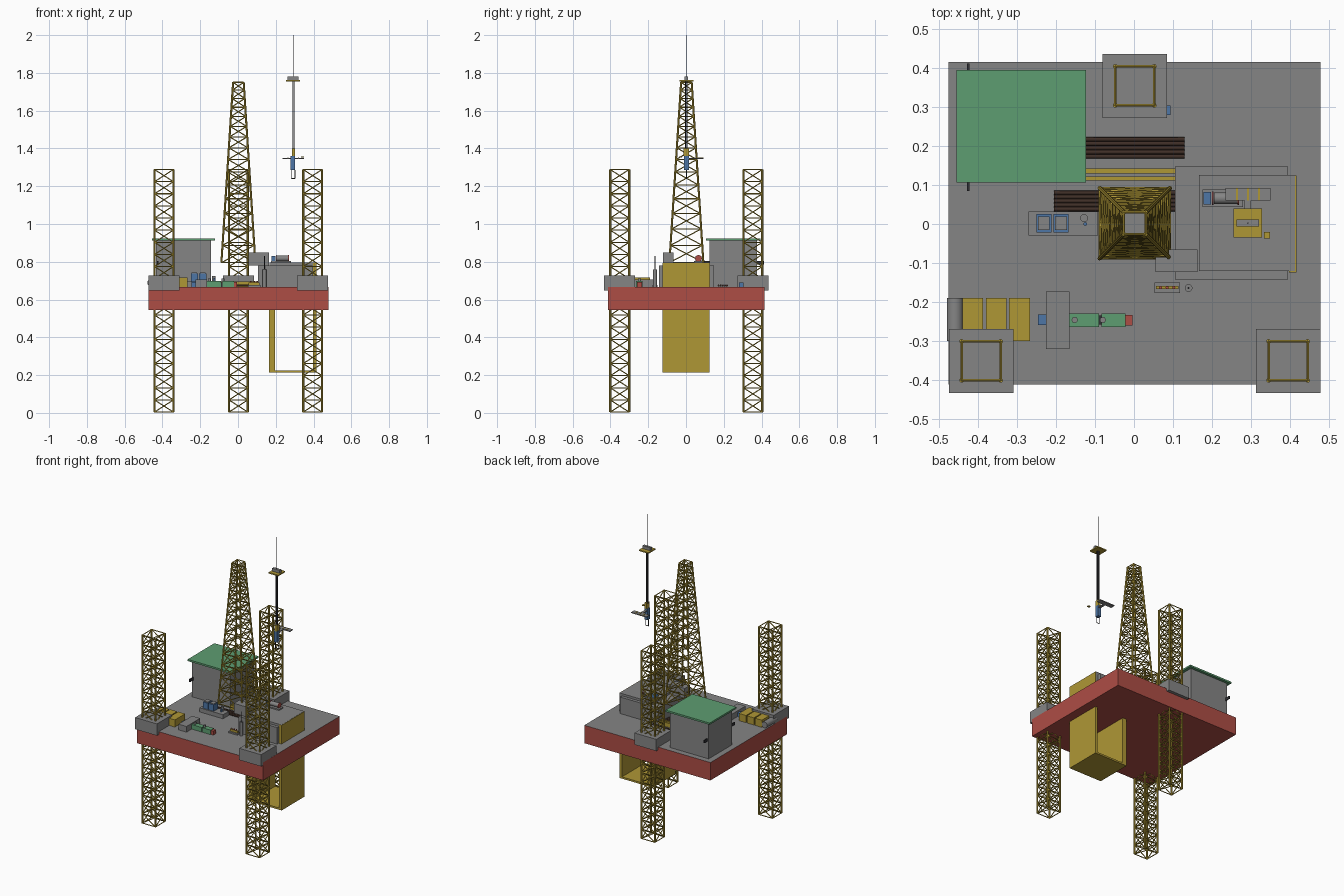
import bpy, bmesh, math
from mathutils import Vector, Matrix


def mat(name, rgb):
    m = bpy.data.materials.new(name)
    m.diffuse_color = (*rgb, 1)
    return m


GREY = mat("deck grey", (0.235, 0.235, 0.235))
RED = mat("hull red", (0.42, 0.075, 0.06))
GOLD = mat("mustard yellow", (0.43, 0.31, 0.036))
GREEN = mat("green", (0.11, 0.34, 0.165))
BLUE = mat("blue", (0.075, 0.18, 0.38))
BROWN = mat("pipe brown", (0.05, 0.028, 0.02))
DARK = mat("dark steel", (0.03, 0.03, 0.035))
DECK = 0.667


def finish(name, bm, *mats):
    me = bpy.data.meshes.new(name)
    bm.to_mesh(me)
    bm.free()
    for m in mats:
        me.materials.append(m)
    ob = bpy.data.objects.new(name, me)
    bpy.context.collection.objects.link(ob)
    return ob


def add_box(bm, x0, x1, y0, y1, z0, z1):
    m = Matrix.Translation(((x0 + x1) / 2, (y0 + y1) / 2, (z0 + z1) / 2))
    bmesh.ops.create_cube(bm, size=1, matrix=m @ Matrix.Diagonal((x1 - x0, y1 - y0, z1 - z0, 1)))


def boxes(name, material, *dims):
    bm = bmesh.new()
    for d in dims:
        add_box(bm, *d)
    return finish(name, bm, material)


def add_rod(bm, a, b, r, sides=6):
    a, b = Vector(a), Vector(b)
    d = b - a
    m = Matrix.Translation((a + b) / 2) @ d.to_track_quat('Z', 'Y').to_matrix().to_4x4()
    bmesh.ops.create_cone(bm, cap_ends=True, segments=sides, radius1=r, radius2=r,
                          depth=d.length, matrix=m)


def rods(name, material, r, *ends, sides=8):
    bm = bmesh.new()
    for a, b in ends:
        add_rod(bm, a, b, r, sides)
    ob = finish(name, bm, material)
    for p in ob.data.polygons:
        p.use_smooth = len(p.vertices) == 4 and sides > 6
    return ob


def lattice(name, cx, cy, levels, half, chord, brace):
    """Square tower: corner chords, a ring at each level, crossed braces per bay."""
    bm = bmesh.new()

    def ring(z):
        h = half(z)
        return [Vector((cx + sx * h, cy + sy * h, z))
                for sx, sy in ((-1, -1), (1, -1), (1, 1), (-1, 1))]
    for p, q in zip(ring(levels[0]), ring(levels[-1])):
        add_rod(bm, p, q, chord, 8)
    for i, z in enumerate(levels):
        lo = ring(z)
        hi = ring(levels[i + 1]) if i + 1 < len(levels) else None
        for k in range(4):
            n = (k + 1) % 4
            add_rod(bm, lo[k], lo[n], brace, 5)
            if hi:
                add_rod(bm, lo[k], hi[n], brace, 5)
                add_rod(bm, lo[n], hi[k], brace, 5)
    return finish(name, bm, GOLD)


# Hull: red with a grey deck on top
bm = bmesh.new()
add_box(bm, -0.475, 0.478, -0.412, 0.415, 0.545, DECK)
bm.normal_update()
for f in bm.faces:
    f.material_index = 1 if f.normal.z > 0.5 else 0
finish("hull", bm, RED, GREY)

# Three jack-up legs with their housings
for tag, x, y in (("front_left", -0.392, -0.351), ("front_right", 0.395, -0.351),
                  ("back", 0.002, 0.354)):
    boxes(tag + "_leg_housing", GREY, (x - 0.0825, x + 0.0825, y - 0.082, y + 0.082, 0.648, 0.728))
    lattice(tag + "_leg", x, y, [0.004 + i * 1.284 / 20 for i in range(21)],
            lambda z: 0.05, 0.006, 0.0032)

# Derrick: tapering tower, bays get shorter upward
steps = [0.945 ** i for i in range(15)]
z, levels = 0.795, [0.795]
for s in steps:
    z += s * 0.955 / sum(steps)
    levels.append(z)
lattice("derrick", 0.002, 0.002, levels,
        lambda z: 0.09 - 0.062 * (z - 0.795) / 0.955, 0.0055, 0.0033)

# Cantilever block, raised platform and doghouse
boxes("substructure", GREY, (0.105, 0.395, -0.142, 0.147, DECK, 0.78))
boxes("raised_platform", GREY, (0.167, 0.413, -0.121, 0.126, DECK, 0.795))
boxes("doghouse", GREY, (0.055, 0.163, -0.123, -0.065, 0.78, 0.848))

# Yellow U-shaped frame hanging below the hull
boxes("hanging_frame", GOLD,
      (0.165, 0.195, -0.124, 0.124, 0.213, 0.545), (0.397, 0.416, -0.124, 0.124, 0.213, 0.794),
      (0.165, 0.416, -0.124, 0.124, 0.213, 0.225))

# Accommodation block with green roof deck and side brackets
boxes("accommodation_block", GREY, (-0.435, -0.143, 0.125, 0.377, DECK, 0.913))
boxes("roof_deck", GREEN, (-0.455, -0.123, 0.107, 0.395, 0.912, 0.924))
boxes("side_brackets", DARK, (-0.428, -0.422, 0.085, 0.126, 0.785, 0.805),
      (-0.428, -0.422, 0.376, 0.412, 0.785, 0.805))

# Pipe racks and catwalk
rods("back_pipe_rack", BROWN, 0.0055,
     *[((-0.142, 0.173 + i * 0.011, 0.674), (0.13, 0.173 + i * 0.011, 0.674)) for i in range(5)])
rods("middle_pipe_rack", BROWN, 0.0055,
     *[((-0.205, 0.038 + i * 0.0105, 0.674), (0.105, 0.038 + i * 0.0105, 0.674)) for i in range(5)])
boxes("catwalk", GOLD, (-0.14, 0.106, 0.111, 0.122, DECK, 0.695),
      (-0.14, 0.106, 0.13, 0.142, DECK, 0.695))
boxes("catwalk_trough", GREY, (-0.14, 0.106, 0.122, 0.13, DECK, 0.685))

# Pump skid with two blue tanks
boxes("pump_skid", GREY, (-0.27, -0.092, -0.03, 0.032, DECK, 0.695))
boxes("blue_tanks", BLUE, (-0.25, -0.212, -0.022, 0.025, 0.695, 0.738),
      (-0.206, -0.168, -0.022, 0.025, 0.695, 0.738))
boxes("tank_lids", GREY, (-0.246, -0.216, -0.016, 0.019, 0.738, 0.742),
      (-0.202, -0.172, -0.016, 0.019, 0.738, 0.742))
rods("skid_vent", GREY, 0.01, ((-0.128, 0.015, 0.695), (-0.128, 0.015, 0.725)), sides=12)
rods("skid_valve", BLUE, 0.005, ((-0.125, 0.0, 0.695), (-0.125, 0.0, 0.715)))

# Yellow containers beside a horizontal grey tank
boxes("containers", GOLD, *[(-0.44 + i * 0.06, -0.387 + i * 0.06, -0.3, -0.19, DECK, 0.716)
                            for i in range(3)])
rods("horizontal_tank", GREY, 0.021, ((-0.459, -0.3, 0.689), (-0.459, -0.19, 0.689)), sides=16)

# Engine line: grey cabin, green engine, blue and red ends, collars
boxes("engine_cabin", GREY, (-0.226, -0.165, -0.32, -0.173, DECK, 0.706))
boxes("engine", GREEN, (-0.165, -0.09, -0.264, -0.229, DECK, 0.698),
      (-0.083, -0.022, -0.264, -0.229, DECK, 0.698))
rods("engine_collars", GREY, 0.008, *[((x, -0.246, 0.69), (x, -0.246, 0.712))
                                      for x in (-0.152, -0.08)])
boxes("engine_coupling", DARK, (-0.09, -0.083, -0.258, -0.235, DECK, 0.69))
boxes("engine_end", RED, (-0.022, -0.004, -0.26, -0.233, DECK, 0.694))
boxes("engine_intake", BLUE, (-0.246, -0.226, -0.259, -0.232, DECK, 0.694))

# Deck manifold, post and small locker
boxes("manifold_base", GREY, (0.052, 0.118, -0.177, -0.15, DECK, 0.676))
boxes("manifold", GOLD, (0.056, 0.114, -0.167, -0.159, 0.676, 0.69))
rods("manifold_valves", RED, 0.004, *[((x, -0.163, 0.69), (x, -0.163, 0.698))
                                      for x in (0.068, 0.085, 0.102)])
rods("deck_post", GREY, 0.01, ((0.14, -0.164, DECK), (0.14, -0.164, 0.76)), sides=12)
rods("post_mast", DARK, 0.0025, ((0.14, -0.164, 0.76), (0.14, -0.164, 0.83)))
boxes("locker", BLUE, (0.084, 0.094, 0.28, 0.304, DECK, 0.69))

# Winch on the raised platform
boxes("winch_base", GREY, (0.176, 0.28, 0.043, 0.088, 0.795, 0.803))
rods("winch_drum", GREY, 0.015, ((0.205, 0.066, 0.818), (0.265, 0.066, 0.818)), sides=14)
boxes("winch_motor", BLUE, (0.178, 0.198, 0.05, 0.082, 0.803, 0.83))
rods("winch_flanges", RED, 0.018, *[((x, 0.066, 0.818), (x + 0.004, 0.066, 0.818))
                                    for x in (0.2, 0.265)], sides=14)

# Hoisting gear: crown block, cables, top drive, hook
boxes("crown_frame", GOLD, (0.255, 0.328, -0.034, 0.04, 1.754, 1.762),
      (0.333, 0.349, -0.037, -0.021, 1.352, 1.357))
boxes("crown_sheaves", GREY, (0.263, 0.32, -0.007, 0.011, 1.762, 1.782))
rods("crown_mast", DARK, 0.0016, ((0.292, 0.002, 1.78), (0.292, 0.002, 2.0)))
rods("hoist_cables", DARK, 0.0022, *[((0.292 + dx, 0.002 + dy, 1.39), (0.292 + dx, 0.002 + dy, 1.756))
                                     for dx in (-0.005, 0.005) for dy in (-0.004, 0.004)], sides=6)
boxes("travelling_block", GOLD, (0.286, 0.302, -0.012, 0.016, 1.36, 1.4))
boxes("top_drive", BLUE, (0.279, 0.303, -0.01, 0.016, 1.285, 1.36))
boxes("top_drive_arm", GREY, (0.235, 0.35, 0.06, 0.092, 1.344, 1.35),
      (0.283, 0.3, 0.012, 0.06, 1.344, 1.35))
boxes("arm_stripes", GOLD, *[(x, x + 0.005, 0.06, 0.092, 1.35, 1.352)
                             for x in (0.262, 0.29, 0.318)])
hook = [(0.282, 0.002, 1.285), (0.282, 0.002, 1.24), (0.302, 0.002, 1.24), (0.302, 0.002, 1.285)]
rods("hook_links", DARK, 0.0025, *zip(hook, hook[1:]))
